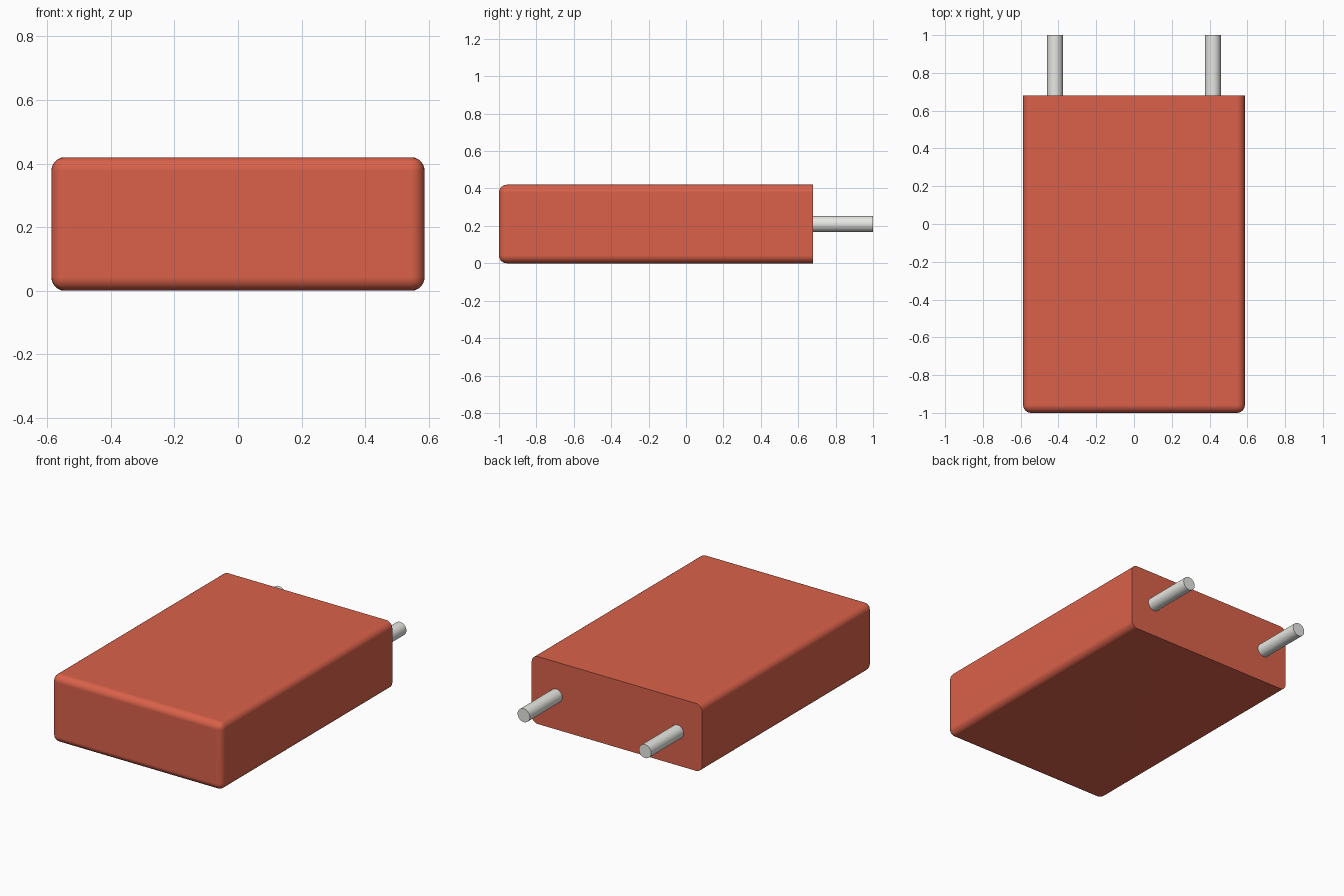
import bpy, bmesh
from math import pi

if "Cube" in bpy.data.objects:
    bpy.data.objects.remove(bpy.data.objects["Cube"])

W, H = 0.587, 0.42          # half width, height
Y0, Y1 = -1.0, 0.68         # front and back of the body
R = 0.042                   # edge radius and lead radius


def material(name, color):
    mat = bpy.data.materials.new(name)
    mat.diffuse_color = (*color, 1)
    mat.use_nodes = True
    mat.node_tree.nodes["Principled BSDF"].inputs["Base Color"].default_value = mat.diffuse_color
    return mat


def smooth(obj):
    bpy.ops.object.select_all(action='DESELECT')
    obj.select_set(True)
    bpy.context.view_layer.objects.active = obj
    bpy.ops.object.shade_smooth_by_angle(angle=pi / 6)


# Body: box rounded everywhere except around the flat back face
bm = bmesh.new()
bmesh.ops.create_cube(bm, size=1)
for v in bm.verts:
    v.co = (v.co.x * 2 * W, Y1 if v.co.y > 0 else Y0, (v.co.z + 0.5) * H)
edges = [e for e in bm.edges if not all(v.co.y > 0 for v in e.verts)]
bmesh.ops.bevel(bm, geom=edges, offset=R, segments=6, profile=0.5, affect='EDGES')
mesh = bpy.data.meshes.new("body")
bm.to_mesh(mesh)
bm.free()
body = bpy.data.objects.new("body", mesh)
bpy.context.collection.objects.link(body)
mesh.materials.append(material("red_coating", (0.70, 0.12, 0.068)))
smooth(body)
# Keep the large faces evenly shaded
weighted = body.modifiers.new("even_shading", 'WEIGHTED_NORMAL')
weighted.keep_sharp = True

# Leads: two round pins out of the back
metal = material("tinned_metal", (0.80, 0.80, 0.77))
for side, x in (("left", -0.418), ("right", 0.418)):
    bpy.ops.mesh.primitive_cylinder_add(vertices=32, radius=R, depth=1.0 - Y1,
                                        location=(x, (1.0 + Y1) / 2, H / 2),
                                        rotation=(pi / 2, 0, 0))
    lead = bpy.context.object
    lead.name = side + "_lead"
    lead.data.materials.append(metal)
    smooth(lead)
